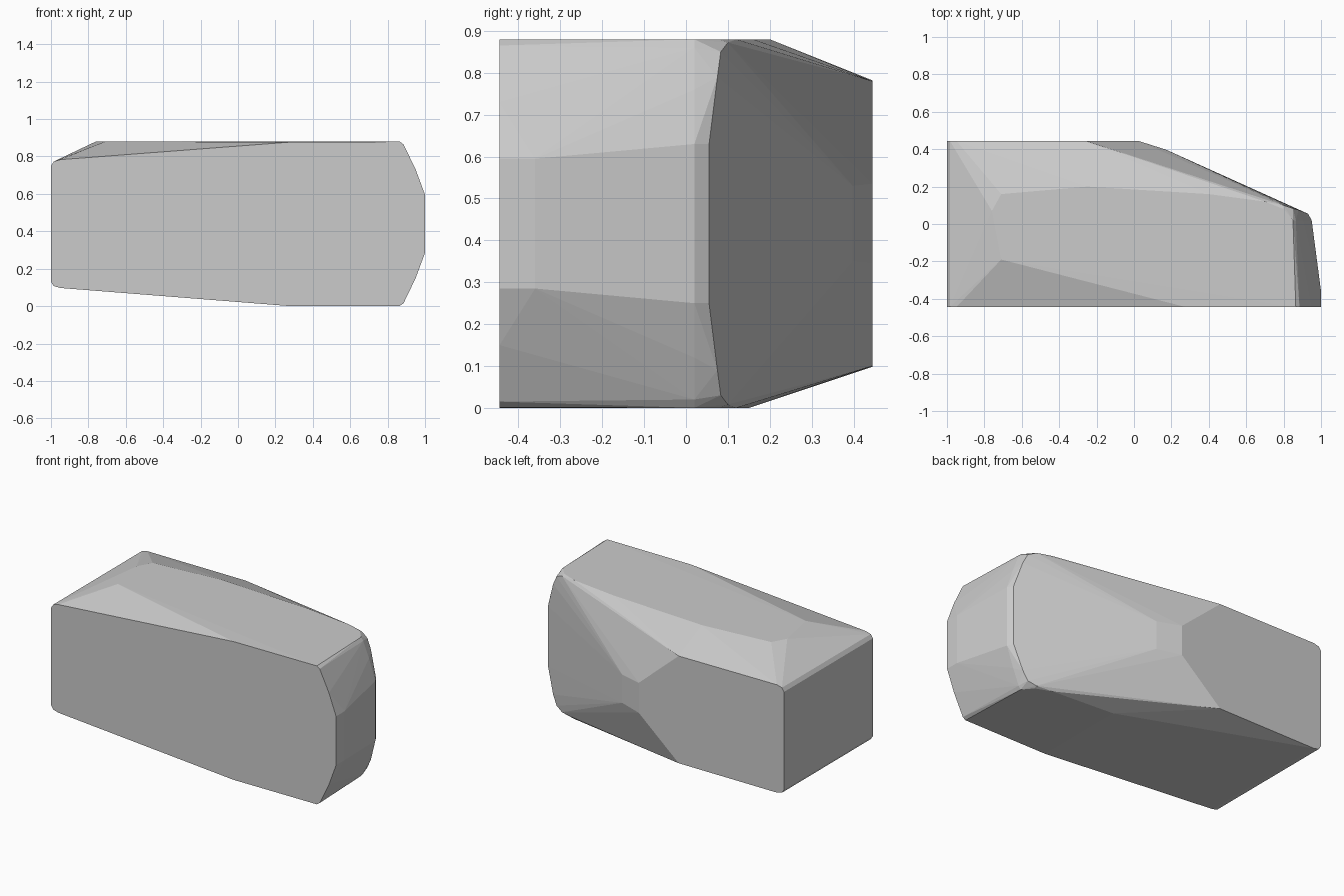
import bpy, bmesh, math

if "Cube" in bpy.data.objects:
    bpy.data.objects.remove(bpy.data.objects["Cube"])

MID = 0.44  # height of the horizontal mirror plane


def mirrored(points):
    """Each point plus its copy reflected about mid height."""
    return points + [(x, y, 2 * MID - z) for x, y, z in points]


# front face outline (upper half)
front = mirrored([(x, -0.445, z) for x, z in [
    (-1, 0.75), (-0.985, 0.773), (-0.95, 0.783), (0.28, 0.877), (0.865, 0.879),
    (0.885, 0.865), (0.95, 0.73), (1, 0.595)]])

# back face outline (upper half), tapering to a blunt point
back = mirrored([(x, 0.445, z) for x, z in [
    (-1, 0.75), (-0.985, 0.773), (-0.95, 0.782), (-0.26, 0.78), (0.02, 0.535)]])

# slanted rear side and rounded right end (upper half)
side = mirrored([
    (0.17, 0.398, 0.53), (0.93, 0.055, 0.63), (0.95, 0.02, 0.63),
    (1, -0.36, 0.595), (0.88, 0.075, 0.79), (0.905, 0.02, 0.76),
    (0.85, 0.083, 0.85), (0.865, 0.02, 0.86), (0.80, 0.1, 0.872)])

# raised flat top
top = [(-0.71, -0.19, 0.88), (-0.76, 0.07, 0.88), (-0.71, 0.16, 0.88),
       (-0.25, 0.20, 0.88), (0.40, 0.16, 0.88), (0.70, 0.12, 0.88),
       (0.80, 0.08, 0.88), (0.85, 0.02, 0.88)]

# flat underside, which slopes up toward the left
bottom = [(0.28, 0.15, 0), (0.70, 0.12, 0), (0.80, 0.08, 0),
          (0.85, 0.02, 0), (0.28, -0.445, 0), (0.865, -0.445, 0)]

bm = bmesh.new()
for p in front + back + side + top + bottom:
    bm.verts.new(p)
bmesh.ops.remove_doubles(bm, verts=bm.verts[:], dist=0.003)
res = bmesh.ops.convex_hull(bm, input=bm.verts[:])
junk = {v for v in bm.verts if not v.link_faces}
bmesh.ops.delete(bm, geom=list(junk), context='VERTS')
bmesh.ops.dissolve_limit(bm, angle_limit=math.radians(0.5),
                         verts=bm.verts[:], edges=bm.edges[:])
bmesh.ops.recalc_face_normals(bm, faces=bm.faces[:])

mesh = bpy.data.meshes.new("faceted_block")
bm.to_mesh(mesh)
bm.free()
bpy.context.collection.objects.link(bpy.data.objects.new("faceted_block", mesh))
